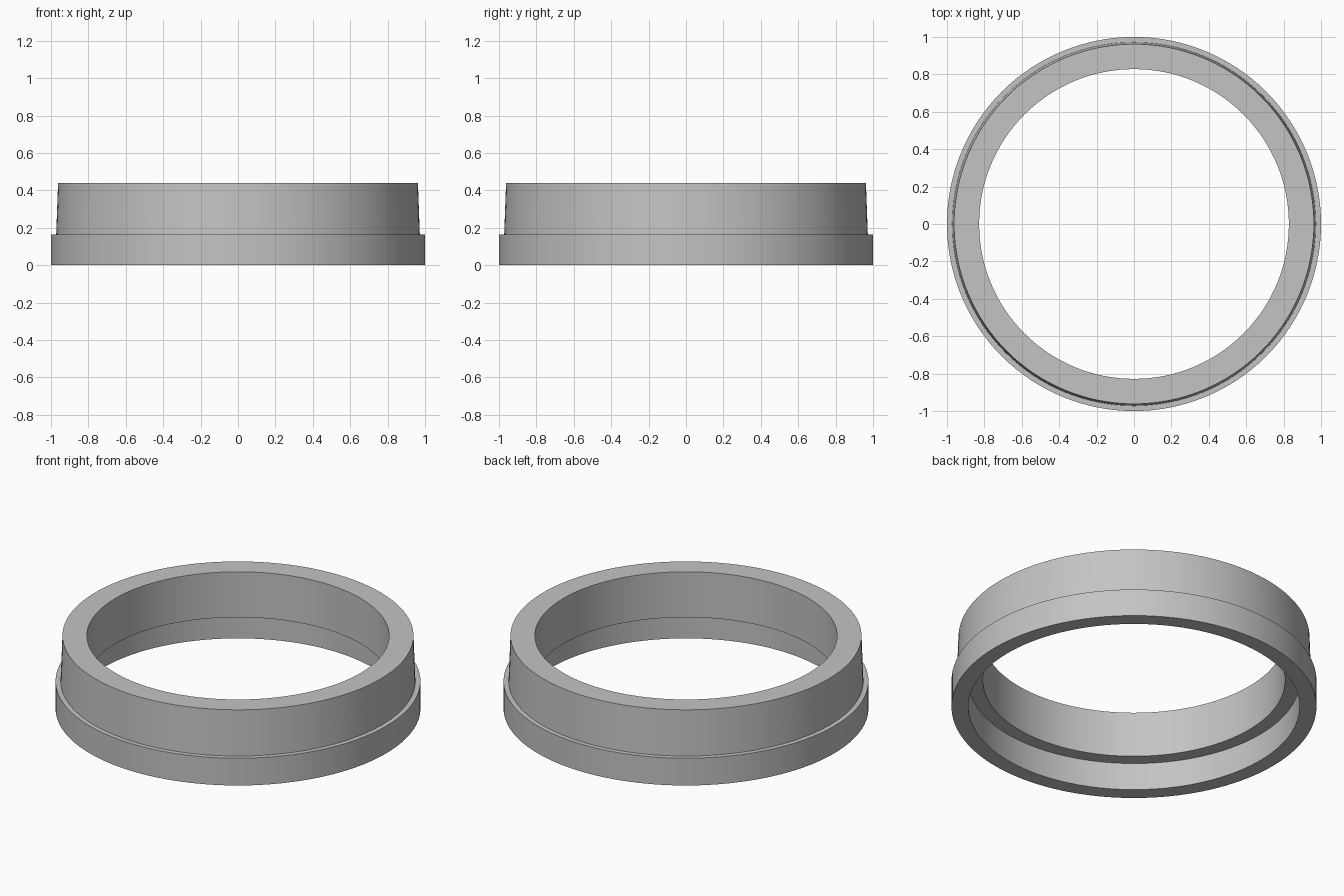
import bpy
import bmesh
import math

if "Cube" in bpy.data.objects:
    bpy.data.objects.remove(bpy.data.objects["Cube"], do_unlink=True)

# Plain grey material
grey = bpy.data.materials.new("light_grey")
grey.use_nodes = True
colour = (0.55, 0.55, 0.55, 1.0)
grey.diffuse_color = colour
grey.node_tree.nodes["Principled BSDF"].inputs["Base Color"].default_value = colour

SEGMENTS = 128
HEIGHT = 0.44
STEP = 0.165

# Closed cross-section (radius, height): wide foot, tapered collar, bore, counterbore
profile = [
    (0.908, 0), (1.0, 0), (1.0, STEP), (0.972, STEP),
    (0.962, HEIGHT), (0.828, HEIGHT), (0.828, STEP), (0.908, STEP),
]


def revolve(name, points, material):
    """Spin a closed profile round the z axis into a solid ring."""
    bm = bmesh.new()
    verts = [bm.verts.new((r, 0, z)) for r, z in points]
    edges = [bm.edges.new((v, verts[(i + 1) % len(verts)])) for i, v in enumerate(verts)]
    bmesh.ops.spin(bm, geom=verts + edges, cent=(0, 0, 0), axis=(0, 0, 1),
                   angle=math.tau, steps=SEGMENTS, use_merge=True)
    bmesh.ops.remove_doubles(bm, verts=bm.verts, dist=0.0001)
    bmesh.ops.recalc_face_normals(bm, faces=bm.faces)
    mesh = bpy.data.meshes.new(name)
    bm.to_mesh(mesh)
    bm.free()
    mesh.materials.append(material)
    obj = bpy.data.objects.new(name, mesh)
    bpy.context.collection.objects.link(obj)
    return obj


# Stepped ring
ring = revolve("stepped_ring", profile, grey)
bpy.ops.object.select_all(action="DESELECT")
ring.select_set(True)
bpy.context.view_layer.objects.active = ring
bpy.ops.object.shade_smooth_by_angle(angle=math.radians(30))
